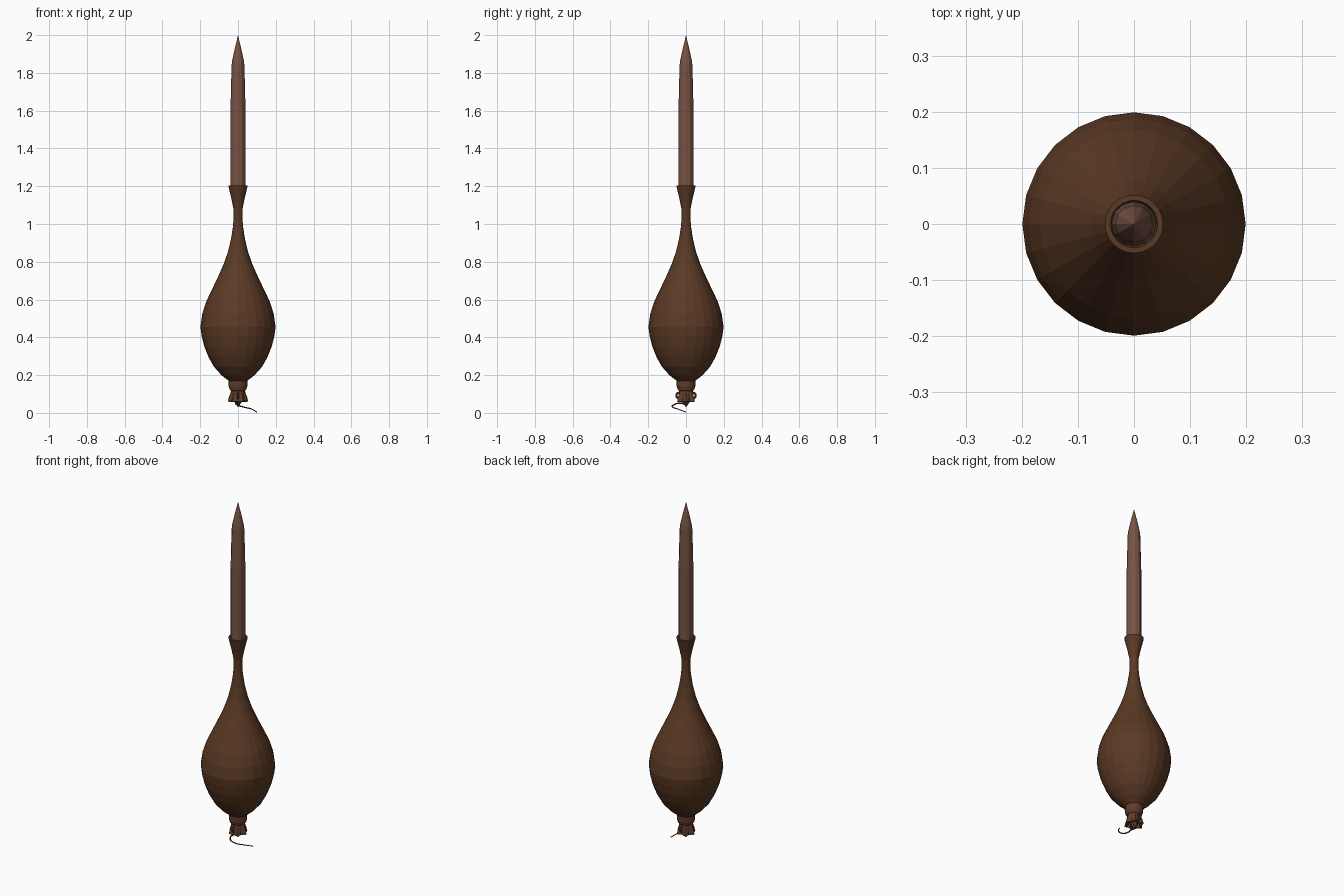
import bpy, bmesh, math
from mathutils import Vector

if "Cube" in bpy.data.objects:
    bpy.data.objects.remove(bpy.data.objects["Cube"])


def material(name, colour):
    m = bpy.data.materials.new(name)
    m.diffuse_color = (*colour, 1)
    m.use_nodes = True
    m.node_tree.nodes["Principled BSDF"].inputs["Base Color"].default_value = m.diffuse_color
    return m


BROWN = material("dark brown", (0.105, 0.042, 0.018))
CLAY = material("dusty brown", (0.185, 0.088, 0.057))
TIE = material("reddish brown", (0.115, 0.047, 0.023))
CORD = material("cord brown", (0.06, 0.028, 0.016))


def lathe(name, profile, sides, mat, ripple=None):
    """Revolve (radius, z) points; ripple(angle, z) optionally scales the radius."""
    bm = bmesh.new()
    rings = []
    for r, z in profile:
        if r == 0:
            rings.append([bm.verts.new((0, 0, z))])
            continue
        ring = []
        for i in range(sides):
            a = math.tau * i / sides
            rr = r * (ripple(a, z) if ripple else 1)
            ring.append(bm.verts.new((rr * math.cos(a), rr * math.sin(a), z)))
        rings.append(ring)
    for lo, hi in zip(rings, rings[1:]):
        for i in range(sides):
            j = (i + 1) % sides
            quad = [lo[i % len(lo)], lo[j % len(lo)], hi[j % len(hi)], hi[i % len(hi)]]
            bm.faces.new(list(dict.fromkeys(quad)))
    bmesh.ops.recalc_face_normals(bm, faces=bm.faces)
    me = bpy.data.meshes.new(name)
    bm.to_mesh(me)
    bm.free()
    me.materials.append(mat)
    ob = bpy.data.objects.new(name, me)
    bpy.context.collection.objects.link(ob)
    return ob


# Pear-shaped body with a thin neck and a flared, hollow mouth
lathe("body", [(0, 0.17), (0.05, 0.17), (0.088, 0.2), (0.128, 0.245), (0.156, 0.295),
               (0.178, 0.35), (0.193, 0.41), (0.199, 0.455), (0.189, 0.525),
               (0.168, 0.59), (0.137, 0.655), (0.106, 0.72), (0.077, 0.785),
               (0.054, 0.85), (0.037, 0.92), (0.027, 0.985), (0.024, 1.02),
               (0.024, 1.08), (0.034, 1.13), (0.052, 1.205), (0.042, 1.205),
               (0.036, 1.17), (0, 1.17)], 24, BROWN)

# Pointed rod standing in the mouth
lathe("rod", [(0, 1.17), (0.04, 1.17), (0.04, 1.6), (0.034, 1.84),
              (0.031, 1.865), (0.017, 1.93), (0, 2.0)], 12, CLAY)

# Rounded binding under the body
lathe("binding", [(0, 0.18), (0.047, 0.18), (0.05, 0.165), (0.049, 0.14),
                  (0.043, 0.122), (0.036, 0.115), (0, 0.115)], 16, TIE)


# Gathered, pleated end below the binding, wider towards the bottom
def pleats(a, z):
    return 1 + 0.16 * math.cos(6 * a) * min(1, max(0, (0.125 - z) / 0.05))


lathe("gathered_end", [(0, 0.125), (0.035, 0.125), (0.038, 0.105), (0.043, 0.08),
                       (0.047, 0.06), (0.037, 0.058), (0.028, 0.08), (0, 0.085)],
      24, TIE, pleats)

# Small tip under the pleats
lathe("lower_tip", [(0, 0.09), (0.02, 0.085), (0.02, 0.058), (0.01, 0.043), (0, 0.03)], 8, TIE)

# Side folds of the tied end
for side in (-1, 1):
    bpy.ops.mesh.primitive_torus_add(major_radius=0.015, minor_radius=0.006,
                                     major_segments=12, minor_segments=6,
                                     location=(0, side * 0.036, 0.092),
                                     rotation=(0, math.pi / 2, 0))
    fold = bpy.context.object
    fold.name = "fold_front" if side < 0 else "fold_back"
    fold.data.materials.append(TIE)

# Trailing cord that loops forward and tapers out to the side
path = [(0, 0, 0.045), (-0.012, -0.035, 0.052), (-0.004, -0.066, 0.042),
        (0.03, -0.071, 0.031), (0.07, -0.045, 0.021), (0.1, 0, 0.004)]
cu = bpy.data.curves.new("cord", "CURVE")
cu.dimensions = "3D"
cu.bevel_depth = 0.004
cu.bevel_resolution = 1
cu.resolution_u = 5
cu.use_fill_caps = True
sp = cu.splines.new("BEZIER")
sp.bezier_points.add(len(path) - 1)
for i, (bp, p) in enumerate(zip(sp.bezier_points, path)):
    bp.co = Vector(p)
    bp.handle_left_type = bp.handle_right_type = "AUTO"
    bp.radius = 1.2 - 0.12 * i
cu.materials.append(CORD)
bpy.context.collection.objects.link(bpy.data.objects.new("cord", cu))
